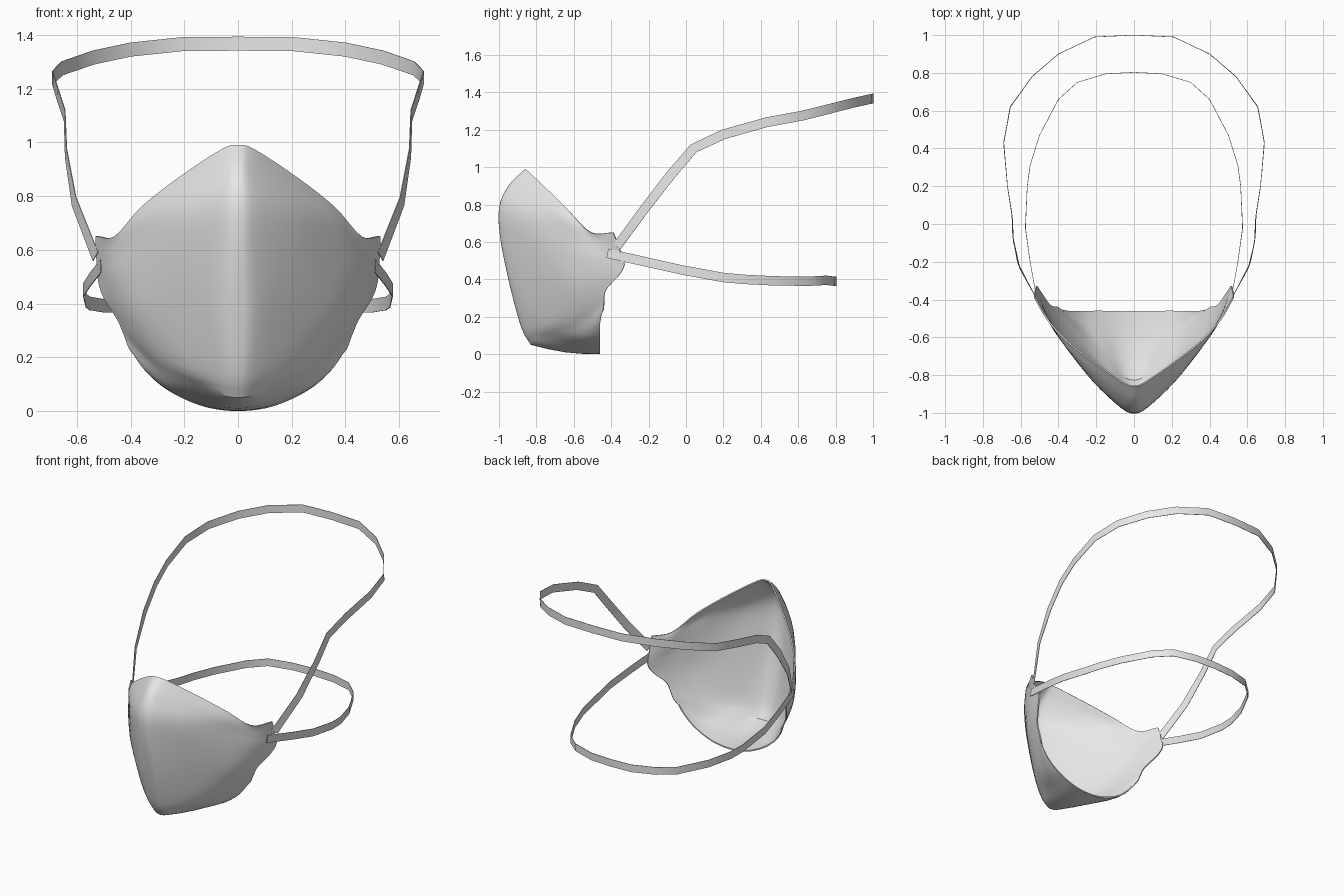
import bpy
import math
from mathutils import Vector

cube = bpy.data.objects.get("Cube")
if cube:
    bpy.data.objects.remove(cube, do_unlink=True)


def make_material(name, colour):
    mat = bpy.data.materials.new(name)
    mat.use_nodes = True
    mat.diffuse_color = colour
    mat.node_tree.nodes["Principled BSDF"].inputs["Base Color"].default_value = colour
    return mat


grey = make_material("light grey", (0.8, 0.8, 0.8, 1))


def mirrored(half):
    """Turn a path that starts on the centre plane into a full symmetric path."""
    left = [Vector(p) for p in half]
    right = [Vector((-p.x, p.y, p.z)) for p in left[:0:-1]]
    return right + left


def smooth_path(keys, steps):
    """Catmull-Rom curve through the key points."""
    path = []
    last = len(keys) - 1
    for i in range(last):
        a, b = keys[i], keys[i + 1]
        ta = (b - keys[max(i - 1, 0)]) / (2 if i else 1)
        tb = (keys[min(i + 2, last)] - a) / (2 if i + 1 < last else 1)
        for s in range(steps):
            t = s / steps
            h = t * t * (3 - 2 * t)
            path.append(a * (1 - h) + b * h + ta * (t * (1 - t) ** 2) - tb * (t * t * (1 - t)))
    return path + [keys[-1].copy()]


def grid_object(name, rows, thickness, offset):
    """Skin a grid of points, row by row, and give it a thin wall."""
    width = len(rows[0])
    faces = []
    for i in range(len(rows) - 1):
        for j in range(width - 1):
            k = i * width + j
            faces.append((k, k + width, k + width + 1, k + 1))
    mesh = bpy.data.meshes.new(name)
    mesh.from_pydata([p for row in rows for p in row], [], faces)
    mesh.materials.append(grey)
    obj = bpy.data.objects.new(name, mesh)
    bpy.context.collection.objects.link(obj)
    wall = obj.modifiers.new("wall", "SOLIDIFY")
    wall.thickness = thickness
    wall.offset = offset
    bpy.ops.object.select_all(action="DESELECT")
    obj.select_set(True)
    bpy.context.view_layer.objects.active = obj
    bpy.ops.object.modifier_apply(modifier=wall.name)
    bpy.ops.object.shade_smooth_by_angle(angle=math.radians(35))
    return obj


# Mask shell: half sections from the centre ridge out to the side tab, top to chin
sections = [
    [(0, -.86, .99), (.06, -.84, .975), (.22, -.73, .87), (.36, -.62, .76), (.46, -.51, .65), (.53, -.39, .65)],
    [(0, -.95, .9), (.06, -.92, .89), (.22, -.79, .81), (.36, -.65, .72), (.46, -.5, .62), (.53, -.37, .6)],
    [(0, -1, .78), (.07, -.97, .77), (.22, -.83, .72), (.37, -.64, .65), (.46, -.5, .57), (.525, -.35, .54)],
    [(0, -.99, .6), (.07, -.96, .59), (.22, -.82, .56), (.37, -.64, .52), (.46, -.5, .5), (.52, -.33, .48)],
    [(0, -.94, .36), (.07, -.92, .36), (.21, -.79, .36), (.36, -.63, .37), (.44, -.5, .39), (.5, -.36, .42)],
    [(0, -.88, .14), (.06, -.86, .14), (.18, -.76, .16), (.3, -.63, .21), (.39, -.52, .28), (.45, -.43, .34)],
    [(0, -.83, .05), (.06, -.81, .06), (.14, -.73, .09), (.25, -.61, .12), (.34, -.52, .19), (.42, -.44, .27)],
]
chin_rim = [(0, -.46, 0), (.1, -.46, .01), (.19, -.46, .04), (.28, -.46, .09), (.35, -.46, .155), (.39, -.45, .22)]

across = [smooth_path(mirrored(s), 4) for s in sections]
columns = [smooth_path(list(column), 4) for column in zip(*across)]
shell_rows = [list(row) for row in zip(*columns)]

# Chin floor: runs back from the chin crease to the lower rim, sagging slightly
crease = shell_rows[-1]
rim = smooth_path(mirrored(chin_rim), 4)
for t in (.25, .5, .75, 1):
    sag = Vector((0, 0, -.015 * math.sin(math.pi * t)))
    shell_rows.append([a.lerp(b, t) + sag for a, b in zip(crease, rim)])
grid_object("mask_shell", shell_rows, .008, -1)


# Straps: flat bands that stand on edge along a path around the head
def strap(name, half, width):
    path = mirrored(half)
    edges = [[], []]
    for i, p in enumerate(path):
        tangent = (path[min(i + 1, len(path) - 1)] - path[max(i - 1, 0)]).normalized()
        outward = tangent.cross(Vector((0, 0, 1))).normalized()
        side = outward.cross(tangent) * width / 2
        edges[0].append(p + side)
        edges[1].append(p - side)
    return grid_object(name, edges, .003, 0)


strap("upper_strap", [
    (0, 1, 1.367), (.21, .99, 1.365), (.4, .9, 1.345), (.54, .78, 1.315),
    (.655, .62, 1.275), (.69, .43, 1.24), (.67, .2, 1.175), (.645, .04, 1.1),
    (.64, -.08, .96), (.61, -.22, .78), (.53, -.37, .575)], .052)
strap("lower_strap", [
    (0, .803, .39), (.15, .795, .39), (.3, .75, .395), (.4, .66, .39),
    (.5, .47, .392), (.55, .31, .4), (.565, .2, .41), (.575, -.02, .45),
    (.55, -.2, .49), (.51, -.42, .54)], .05)
